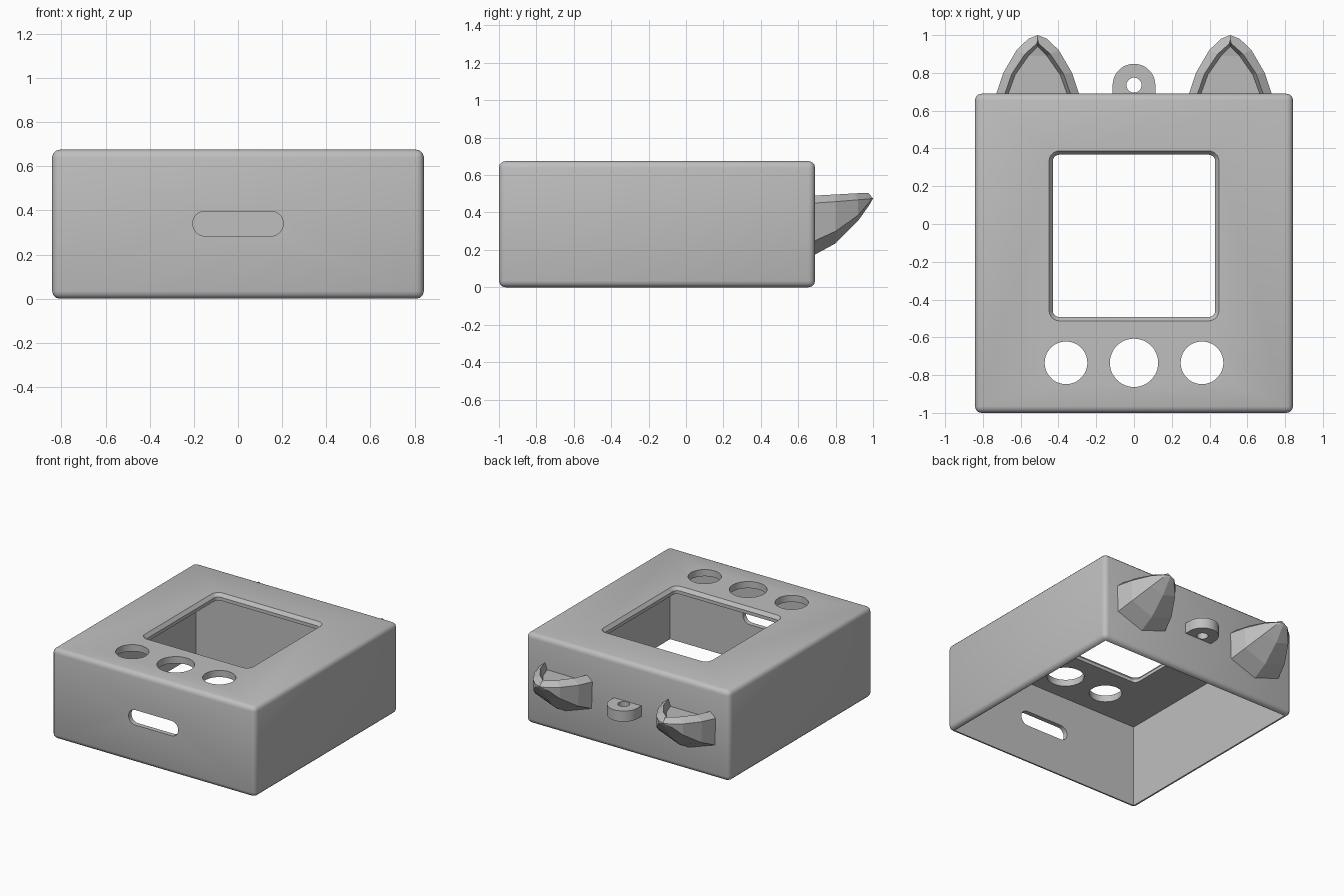
import bpy, bmesh, math
from mathutils import Vector

if "Cube" in bpy.data.objects:
    bpy.data.objects.remove(bpy.data.objects["Cube"], do_unlink=True)

grey = bpy.data.materials.new("plain_grey")
grey.use_nodes = True
COLOUR = (0.52, 0.52, 0.52, 1)
grey.diffuse_color = COLOUR
grey.node_tree.nodes["Principled BSDF"].inputs["Base Color"].default_value = COLOUR


def finish(name, bm):
    """Turn a bmesh into a grey object."""
    bmesh.ops.recalc_face_normals(bm, faces=bm.faces)
    mesh = bpy.data.meshes.new(name)
    bm.to_mesh(mesh)
    bm.free()
    mesh.materials.append(grey)
    obj = bpy.data.objects.new(name, mesh)
    bpy.context.collection.objects.link(obj)
    return obj


def loft(name, rings):
    """Skin closed rings of equal length and cap both ends."""
    bm = bmesh.new()
    loops = [[bm.verts.new(p) for p in ring] for ring in rings]
    n = len(loops[0])
    for a, b in zip(loops, loops[1:]):
        for i in range(n):
            j = (i + 1) % n
            bm.faces.new((a[i], a[j], b[j], b[i]))
    bm.faces.new(loops[0])
    bm.faces.new(loops[-1])
    bmesh.ops.remove_doubles(bm, verts=bm.verts, dist=0.0005)
    return finish(name, bm)


def rounded(hx, hy, r, steps):
    """Outline of a rounded rectangle around the origin."""
    pts = []
    for q, (sx, sy) in enumerate(((1, 1), (-1, 1), (-1, -1), (1, -1))):
        for k in range(steps + 1):
            a = math.pi / 2 * (q + k / steps)
            pts.append((sx * (hx - r) + r * math.cos(a),
                        sy * (hy - r) + r * math.sin(a)))
    return pts


def box(name, lo, hi, bevel=0):
    bm = bmesh.new()
    bmesh.ops.create_cube(bm, size=1)
    lo, hi = Vector(lo), Vector(hi)
    for v in bm.verts:
        v.co = Vector([(lo[i] + hi[i]) / 2 + v.co[i] * (hi[i] - lo[i]) for i in range(3)])
    if bevel:
        bmesh.ops.bevel(bm, geom=bm.edges[:], offset=bevel, segments=3,
                        profile=0.5, affect='EDGES')
    return finish(name, bm)


def disc(name, x, y, r, z0, z1, n=48):
    ring = [(x + r * math.cos(math.tau * i / n), y + r * math.sin(math.tau * i / n))
            for i in range(n)]
    return loft(name, [[(a, b, z) for a, b in ring] for z in (z0, z1)])


def cut(target, cutter):
    cutter.hide_render = True
    mod = target.modifiers.new("cut", 'BOOLEAN')
    mod.operation = 'DIFFERENCE'
    mod.solver = 'EXACT'
    mod.object = cutter
    bpy.context.view_layer.objects.active = target
    bpy.ops.object.modifier_apply(modifier=mod.name)
    bpy.data.objects.remove(cutter, do_unlink=True)


def smooth(obj):
    bpy.ops.object.select_all(action='DESELECT')
    obj.select_set(True)
    bpy.context.view_layer.objects.active = obj
    bpy.ops.object.shade_smooth_by_angle(angle=math.radians(32))


# Case: rounded shell, open underneath
TOP, BACK, HALF, WALL = 0.675, 0.69, 0.842, 0.035
case = box("case", (-HALF, -1, 0), (HALF, BACK, TOP), 0.035)
cut(case, box("cavity", (-HALF + WALL, -1 + WALL, -0.2),
              (HALF - WALL, BACK - WALL, TOP - 0.05)))

# Screen window with a chamfered rim
window = [[(x, y - 0.063, z) for x, y in rounded(0.43 + g, 0.43 + g, 0.035 + g, 5)]
          for g, z in ((0, 0.5), (0, TOP - 0.025), (0.02, TOP), (0.02, TOP + 0.1))]
cut(case, loft("window", window))

# Three button holes
for x, r in ((-0.36, 0.113), (0, 0.128), (0.36, 0.113)):
    cut(case, disc("button_hole", x, -0.735, r, 0.5, 0.8))

# Slot in the front wall
slot = [[(x, y, z + 0.34) for x, z in rounded(0.205, 0.056, 0.0555, 10)]
        for y in (-1.1, -0.9)]
cut(case, loft("slot", slot))
smooth(case)

# Hanging loop on the back
tab = [(0.113 * math.cos(math.pi * i / 24), 0.735 + 0.113 * math.sin(math.pi * i / 24))
       for i in range(25)]
tab = [(0.113, BACK - 0.01)] + tab + [(-0.113, BACK - 0.01)]
loop = loft("hanging_loop", [[(x, y, z) for x, y in tab] for z in (0.30, 0.38)])
cut(loop, disc("loop_hole", 0, 0.735, 0.04, 0.2, 0.5, 32))
smooth(loop)


# Ears: faceted pointed shells with a raised rim and a hollow upper face
def ear_ring(cx, y, w, rim, corner, keel, ridge_y, ridge_z, floor_y, floor_z):
    ridge_w, floor_w = max(w - 0.045, 0), max(w - 0.063, 0)
    half = [(w * 0.97, y, corner), (w, y, rim), (ridge_w, ridge_y, ridge_z),
            (floor_w, floor_y, floor_z)]
    right = [(cx + a, b, c) for a, b, c in half]
    left = [(cx - a, b, c) for a, b, c in reversed(half)]
    return [(cx, y, keel)] + right + left


SECTIONS = (
    (0.68, 0.222, 0.45, 0.245, 0.17, 0.68, 0.49, 0.68, 0.44),
    (0.80, 0.182, 0.458, 0.30, 0.235, 0.795, 0.496, 0.79, 0.445),
    (0.92, 0.112, 0.468, 0.385, 0.355, 0.90, 0.502, 0.89, 0.45),
    (0.98, 0.050, 0.473, 0.455, 0.44, 0.955, 0.505, 0.94, 0.46),
    (1.00, 0.0, 0.475, 0.475, 0.475, 0.975, 0.505, 0.955, 0.465),
)
for side, cx in (("left", 0.51), ("right", -0.51)):
    loft(side + "_ear", [ear_ring(cx, *s) for s in SECTIONS])
